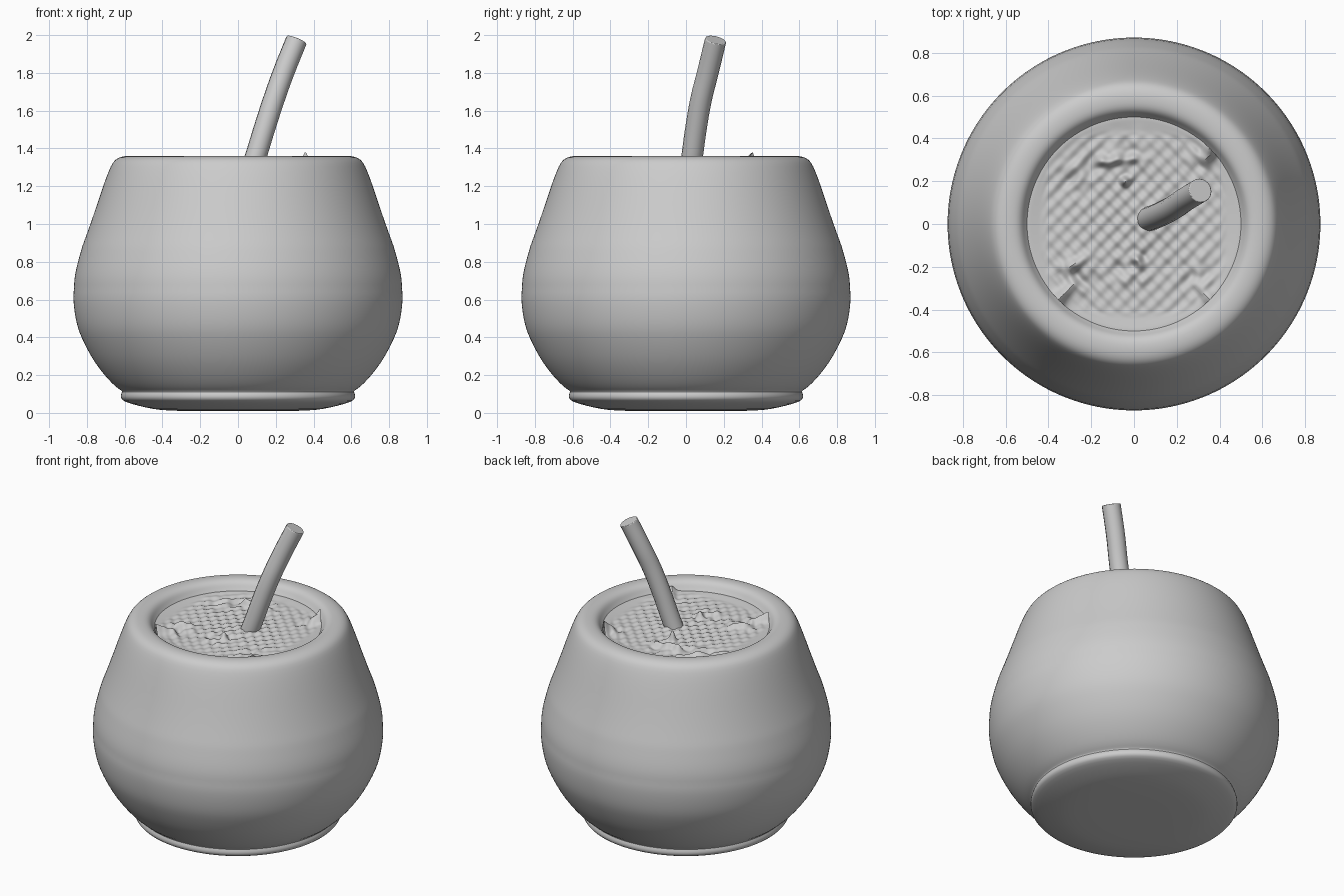
import bpy, bmesh, math
from mathutils import Vector, noise

if "Cube" in bpy.data.objects:
    bpy.data.objects.remove(bpy.data.objects["Cube"])

SEGS = 128


def lathe(name, profile, height=None):
    """Revolve (r, z) points about z; r = 0 ends become a single pole."""
    bm = bmesh.new()
    rings = []
    for r, z in profile:
        if r == 0:
            rings.append([bm.verts.new((0, 0, height(0, 0) if height else z))] * SEGS)
            continue
        ring = []
        for i in range(SEGS):
            a = 2 * math.pi * i / SEGS
            x, y = r * math.cos(a), r * math.sin(a)
            ring.append(bm.verts.new((x, y, height(x, y) if height else z)))
        rings.append(ring)
    for lo, hi in zip(rings, rings[1:]):
        for i in range(SEGS):
            j = (i + 1) % SEGS
            quad = [lo[i], lo[j], hi[j], hi[i]]
            bm.faces.new(list(dict.fromkeys(quad)))
    bmesh.ops.recalc_face_normals(bm, faces=bm.faces)
    me = bpy.data.meshes.new(name)
    bm.to_mesh(me)
    bm.free()
    ob = bpy.data.objects.new(name, me)
    bpy.context.collection.objects.link(ob)
    return ob


def smooth(ob, degrees):
    bpy.ops.object.select_all(action='DESELECT')
    ob.select_set(True)
    bpy.context.view_layer.objects.active = ob
    bpy.ops.object.shade_smooth_by_angle(angle=math.radians(degrees))


# Pot: foot, rounded belly with faint throwing rings, rolled rim, inner lip
foot = [(0, 0.01), (0.2, 0.008), (0.38, 0.012), (0.45, 0.02), (0.53, 0.038),
        (0.60, 0.058), (0.622, 0.075), (0.620, 0.10), (0.612, 0.112), (0.617, 0.118)]
belly = [(0.645, 0.135), (0.69, 0.18), (0.735, 0.235), (0.78, 0.30), (0.83, 0.40),
         (0.848, 0.45), (0.86, 0.50), (0.869, 0.56), (0.873, 0.62), (0.868, 0.66),
         (0.868, 0.70), (0.858, 0.76), (0.842, 0.82), (0.831, 0.86), (0.822, 0.89),
         (0.803, 0.94), (0.764, 1.05), (0.731, 1.15), (0.697, 1.25), (0.672, 1.31)]
rim = [(0.655, 1.337), (0.63, 1.353), (0.60, 1.36), (0.565, 1.36), (0.54, 1.353),
       (0.523, 1.338), (0.513, 1.32), (0.50, 1.303)]
pot = lathe("pot", foot + belly + rim)
mod = pot.modifiers.new("soften", 'SUBSURF')
mod.levels = mod.render_levels = 1
smooth(pot, 60)

# Filling: shallow surface with a regular bumpy patch, rough clumps and raised tips
CLUMPS = [(-0.26, 0.24), (-0.05, 0.32), (0.30, 0.33), (-0.28, -0.25), (0.0, -0.20), (0.30, -0.25)]
# ridge start, end, height at start, width
RIDGES = [((-0.39, -0.40), (-0.29, -0.28), 0.10, 0.020),
          ((0.36, 0.35), (0.33, 0.29), 0.11, 0.020),
          ((0.39, -0.40), (0.30, -0.28), 0.07, 0.020),
          ((-0.15, 0.29), (0.05, 0.31), 0.04, 0.022),
          ((-0.04, 0.20), (-0.02, 0.21), 0.075, 0.018),
          ((-0.30, -0.20), (-0.20, -0.15), 0.045, 0.022),
          ((0.02, -0.17), (0.03, -0.26), 0.04, 0.022)]


def ridge(p, a, b, h, w):
    a, b = Vector(a), Vector(b)
    t = max(0, min(1, (p - a).dot(b - a) / (b - a).length_squared))
    d = (p - a - (b - a) * t).length
    return h * (1 - 0.7 * t) * math.exp(-(d / w) ** 2)


def filling_height(x, y):
    p = Vector((x, y))
    r = p.length
    edge = max(0, min(1, (0.49 - r) / 0.05))
    patch = max(0, min(1, (0.43 - max(abs(x), abs(y))) / 0.03))
    k = 2 * math.pi / 0.078
    z = 0.008 * math.cos(k * x) * math.cos(k * y) * patch * min(1, edge + 0.2)
    rough = sum(math.exp(-((x - cx) ** 2 + (y - cy) ** 2) / 0.011) for cx, cy in CLUMPS)
    z += 0.03 * rough * noise.noise((x * 17, y * 17, 3.0)) * edge
    z += 0.012 * math.exp(-((x - 0.08) ** 2 + (y - 0.02) ** 2) / 0.008)
    return 1.303 + z - 0.008 * edge + max(ridge(p, *q) for q in RIDGES)


filling = lathe("filling", [(0.501 * i / 56, 0) for i in range(57)], filling_height)
mod = filling.modifiers.new("soften", 'SUBSURF')
mod.levels = mod.render_levels = 1
smooth(filling, 80)

# Straw: gently bent solid rod leaning back to the right
path = [(0.065, 0.022, 1.27), (0.095, 0.033, 1.36), (0.138, 0.052, 1.50), (0.19, 0.08, 1.66),
        (0.24, 0.115, 1.80), (0.31, 0.157, 1.974)]
cu = bpy.data.curves.new("straw", 'CURVE')
cu.dimensions = '3D'
cu.bevel_depth = 0.057
cu.bevel_resolution = 6
cu.use_fill_caps = True
sp = cu.splines.new('BEZIER')
sp.bezier_points.add(len(path) - 1)
for bp, co in zip(sp.bezier_points, path):
    bp.co = co
    bp.handle_left_type = bp.handle_right_type = 'AUTO'
straw = bpy.data.objects.new("straw", cu)
bpy.context.collection.objects.link(straw)
bpy.ops.object.select_all(action='DESELECT')
straw.select_set(True)
bpy.context.view_layer.objects.active = straw
bpy.ops.object.convert(target='MESH')
straw = bpy.context.view_layer.objects.active
bm = bmesh.new()
bm.from_mesh(straw.data)
bmesh.ops.remove_doubles(bm, verts=bm.verts, dist=0.0005)
bm.to_mesh(straw.data)
bm.free()
mod = straw.modifiers.new("tip_rounding", 'BEVEL')
mod.width = 0.01
mod.segments = 3
mod.angle_limit = math.radians(50)
smooth(straw, 40)
